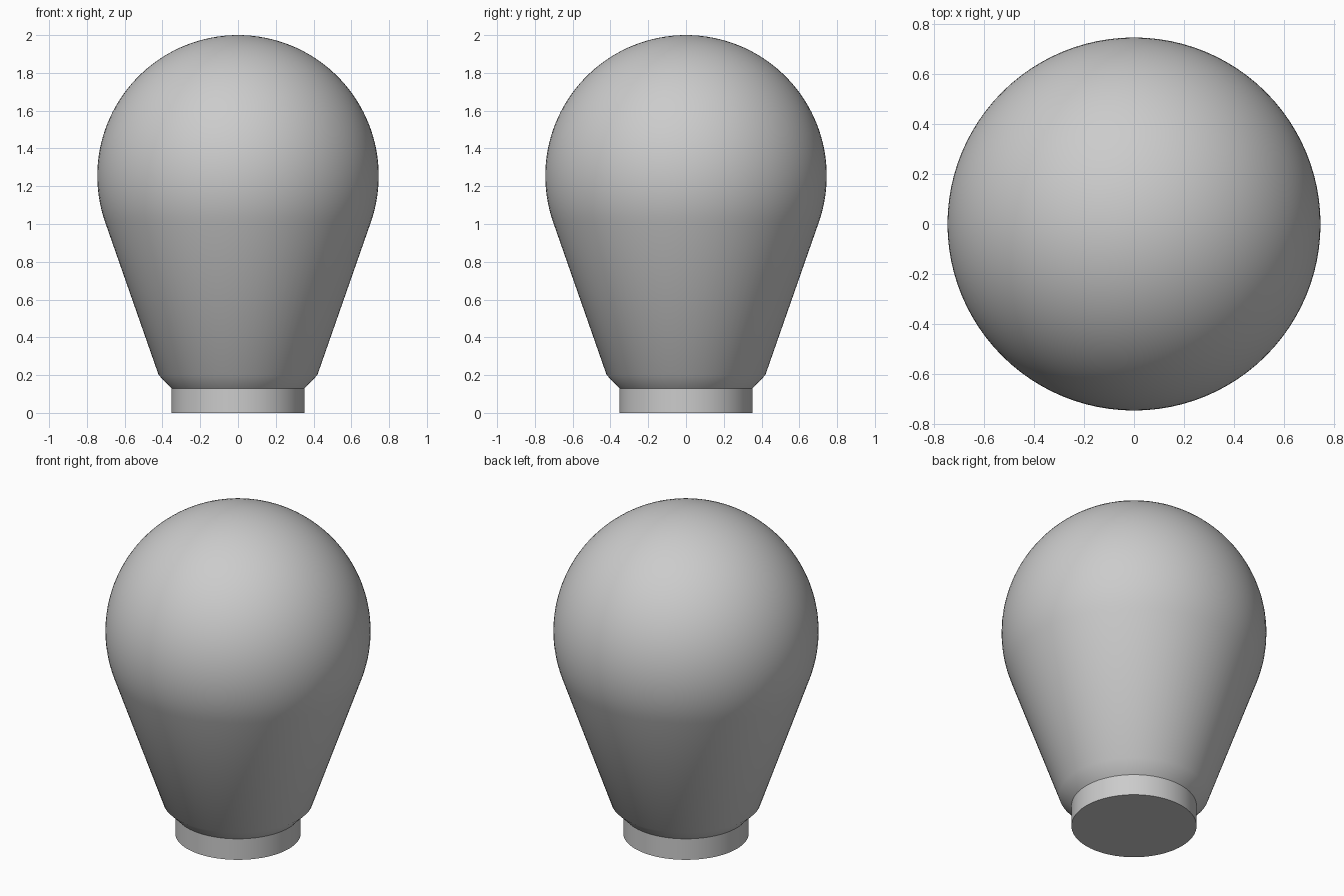
import bpy
import bmesh
import math

cube = bpy.data.objects.get("Cube")
if cube:
    bpy.data.objects.remove(cube, do_unlink=True)

# One plain grey for the whole knob
grey = bpy.data.materials.new("plain_grey")
grey.use_nodes = True
colour = (0.6, 0.6, 0.6, 1)
grey.diffuse_color = colour
grey.node_tree.nodes["Principled BSDF"].inputs["Base Color"].default_value = colour

SEGMENTS = 96


def lathe(name, profile):
    """Spin a (radius, height) profile around the z axis."""
    bm = bmesh.new()
    verts = [bm.verts.new((r, 0, z)) for r, z in profile]
    edges = [bm.edges.new(pair) for pair in zip(verts, verts[1:])]
    bmesh.ops.spin(bm, geom=verts + edges, cent=(0, 0, 0), axis=(0, 0, 1),
                   angle=math.tau, steps=SEGMENTS, use_duplicate=False)
    bmesh.ops.remove_doubles(bm, verts=bm.verts, dist=0.0001)
    bmesh.ops.recalc_face_normals(bm, faces=bm.faces)
    mesh = bpy.data.meshes.new(name)
    bm.to_mesh(mesh)
    bm.free()
    mesh.materials.append(grey)
    obj = bpy.data.objects.new(name, mesh)
    bpy.context.collection.objects.link(obj)
    bpy.ops.object.select_all(action="DESELECT")
    obj.select_set(True)
    bpy.context.view_layer.objects.active = obj
    bpy.ops.object.shade_smooth_by_angle(angle=math.radians(30))
    return obj


# Ball top running tangentially into a tapered grip, with a chamfer and collar
radius, centre = 0.745, 1.255
collar, collar_top = 0.352, 0.13
grip, grip_bottom = 0.42, 0.2
taper = math.radians(-19.3)
steps = 40
angles = [taper + (math.pi / 2 - taper) * i / steps for i in range(steps)]
profile = [(0, 0), (collar, 0), (collar, collar_top), (grip, grip_bottom)]
profile += [(radius * math.cos(a), centre + radius * math.sin(a)) for a in angles]
profile.append((0, centre + radius))
lathe("knob", profile)
